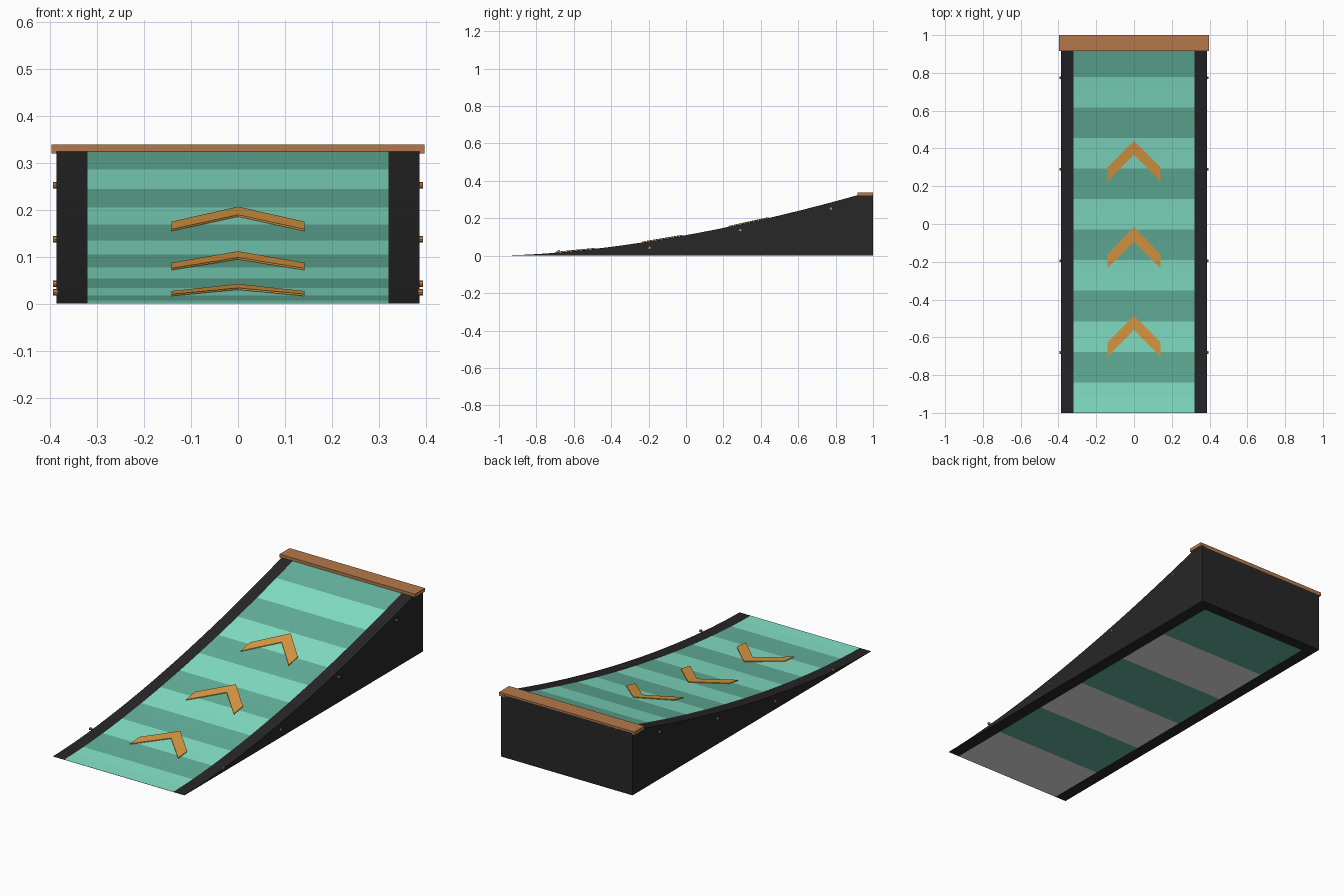
import bpy, bmesh, math
from mathutils import Matrix

cube = bpy.data.objects.get("Cube")
if cube:
    bpy.data.objects.remove(cube)


def material(name, rgb):
    m = bpy.data.materials.new(name)
    m.use_nodes = True
    m.diffuse_color = (*rgb, 1)
    m.node_tree.nodes["Principled BSDF"].inputs["Base Color"].default_value = (*rgb, 1)
    return m


MINT = material("mint", (0.235, 0.78, 0.59))
TEAL = material("dark mint", (0.128, 0.45, 0.335))
BLACK = material("charcoal", (0.02, 0.02, 0.02))
AMBER = material("amber", (0.74, 0.33, 0.056))
WOOD = material("brown wood", (0.46, 0.19, 0.07))
COPPER = material("copper", (0.54, 0.235, 0.07))
PALE = material("pale grey", (0.78, 0.78, 0.78))

FRONT, DECK_END, BACK = -1.0, 0.94, 1.0
HEIGHT = 0.33
DECK_X, SIDE_X = 0.32, 0.386
BANDS = 12
BAND = (DECK_END - FRONT) / BANDS


def surface(y):
    """Height of the curved riding surface."""
    t = min(max((y - FRONT) / (DECK_END - FRONT), 0), 1)
    return 0.001 + (HEIGHT - 0.001) * t ** 1.67


def finish(name, bm, *mats):
    bmesh.ops.recalc_face_normals(bm, faces=bm.faces)
    me = bpy.data.meshes.new(name)
    bm.to_mesh(me)
    bm.free()
    for m in mats:
        me.materials.append(m)
    ob = bpy.data.objects.new(name, me)
    bpy.context.collection.objects.link(ob)
    return ob


def prism(name, near, far, *mats):
    """Solid between two matching outlines."""
    bm = bmesh.new()
    a = [bm.verts.new(p) for p in near]
    b = [bm.verts.new(p) for p in far]
    bm.faces.new(a)
    bm.faces.new(b[::-1])
    for i in range(len(a)):
        j = (i + 1) % len(a)
        bm.faces.new((a[i], b[i], b[j], a[j]))
    return finish(name, bm, *mats)


def slab(name, outline, x0, x1, *mats):
    return prism(name, [(x0, y, z) for y, z in outline],
                 [(x1, y, z) for y, z in outline], *mats)


def box(name, x, y0, y1, z0, z1, mat):
    return slab(name, [(y0, z0), (y1, z0), (y1, z1), (y0, z1)], -x, x, mat)


# Curved deck, striped on top, with wider stripes underneath
curve = [(y, surface(y)) for y in (FRONT + i * BAND / 2 for i in range(2 * BANDS + 1))]
floor = [(DECK_END - 2 * BAND * i, 0) for i in range(BANDS // 2 + 1)]
deck = slab("deck", curve + floor, -DECK_X, DECK_X, MINT, TEAL, PALE)
for face in deck.data.polygons:
    along = (face.center.y - FRONT) / BAND
    if face.normal.z < -0.5:
        face.material_index = 1 if int(along / 2) % 2 else 2
    elif face.normal.z > 0.5:
        face.material_index = int(along) % 2

# Side panels and back panel
side = curve + [(BACK, HEIGHT), (BACK, 0), (FRONT, 0)]
for label, s in (("left", 1), ("right", -1)):
    slab(label + "_side_panel", side, s * DECK_X, s * SIDE_X, BLACK)
box("back_panel", DECK_X, DECK_END, BACK, 0, HEIGHT, BLACK)

# Wooden coping along the top edge
box("coping", 0.397, 0.916, BACK, 0.32, 0.339, WOOD)

# Raised arrow plates following the slope
for n, tip in enumerate((-0.485, -0.018, 0.442)):
    shape = [(0, 0), (0.141, -0.142), (0.141, -0.218), (0, -0.076), (-0.141, -0.218), (-0.141, -0.142)]
    plan = [(x, tip + y, surface(tip + y)) for x, y in shape]
    prism(f"arrow_{n + 1}", [(x, y, z + 0.001) for x, y, z in plan],
          [(x, y, z + 0.005) for x, y, z in plan], AMBER)

# Bolts on both sides
for label, s in (("left", 1), ("right", -1)):
    for n, (y, z) in enumerate(((-0.68, 0.024), (-0.195, 0.042), (0.29, 0.137), (0.775, 0.252))):
        bm = bmesh.new()
        place = Matrix.Translation((s * 0.3885, y, z)) @ Matrix.Rotation(math.pi / 2, 4, "Y")
        bmesh.ops.create_cone(bm, cap_ends=True, segments=8, radius1=0.007,
                              radius2=0.007, depth=0.011, matrix=place)
        finish(f"{label}_bolt_{n + 1}", bm, COPPER)
